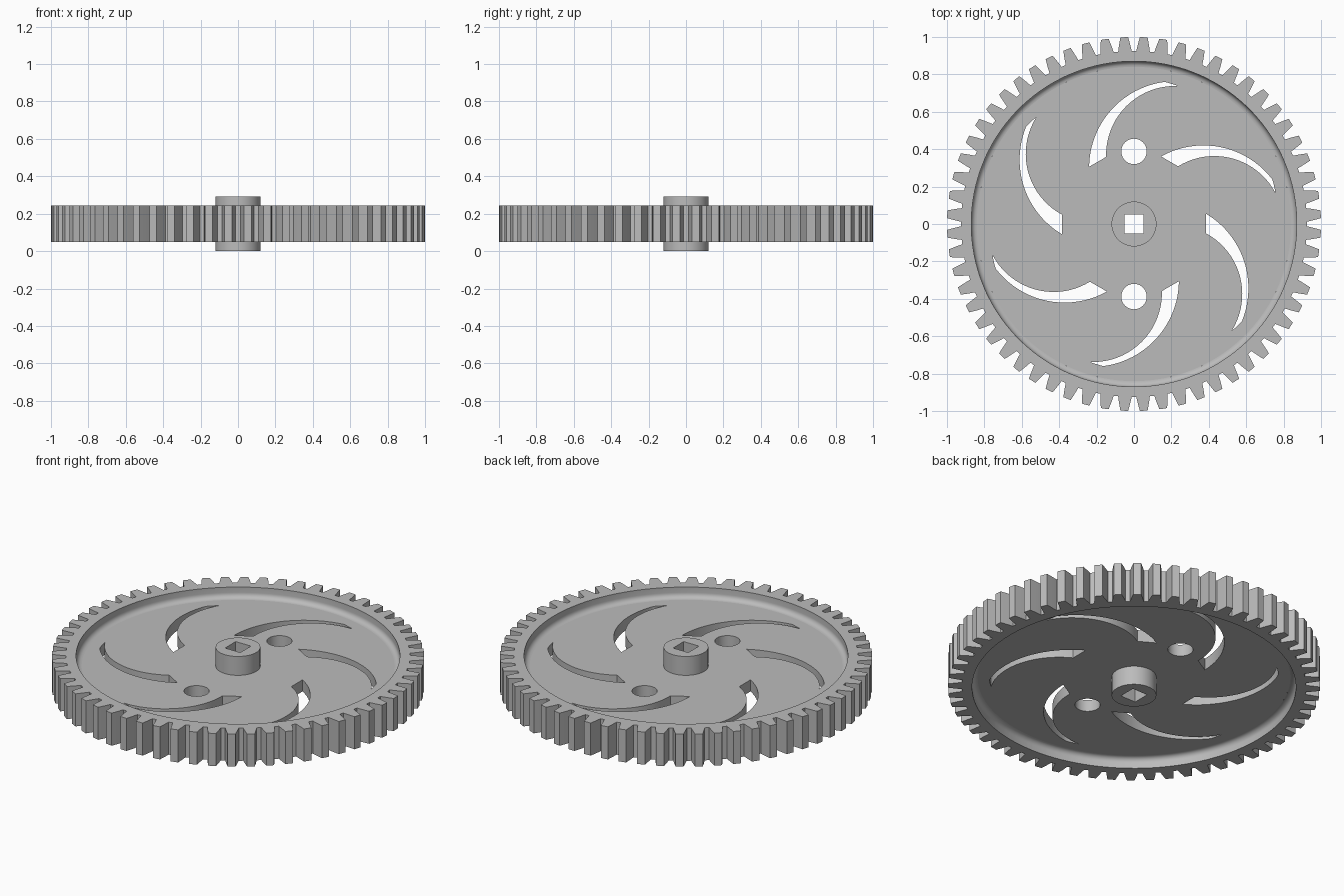
import bpy, bmesh, math
from mathutils import Vector, Matrix

if "Cube" in bpy.data.objects:
    bpy.data.objects.remove(bpy.data.objects["Cube"])

TEETH = 60
RIM_LOW, RIM_HIGH = 0.05, 0.243
WEB_LOW, WEB_HIGH = 0.112, 0.181
HUB_R, HUB_TOP = 0.12, 0.293
RIM_IN, FILLET = 0.87, 0.03

grey = bpy.data.materials.new("light grey")
grey.diffuse_color = (0.5, 0.5, 0.5, 1)
grey.use_nodes = True
grey.node_tree.nodes["Principled BSDF"].inputs["Base Color"].default_value = grey.diffuse_color


def ring(r, n, cx=0, cy=0):
    return [Vector((cx + r * math.cos(2 * math.pi * i / n),
                    cy + r * math.sin(2 * math.pi * i / n))) for i in range(n)]


def arc(center, a, b, n):
    """Clockwise arc from point a to point b."""
    c, a, b = Vector(center), Vector(a), Vector(b)
    va, vb = a - c, b - c
    t0, t1 = math.atan2(va.y, va.x), math.atan2(vb.y, vb.x)
    pts = []
    for i in range(n + 1):
        f = i / n
        t = t0 + (t1 - t0) * f
        r = va.length * (1 - f) + vb.length * f
        pts.append(c + Vector((r * math.cos(t), r * math.sin(t))))
    return pts


def finish(ob):
    ob.data.materials.clear()
    ob.data.materials.append(grey)
    bpy.ops.object.select_all(action='DESELECT')
    ob.select_set(True)
    bpy.context.view_layer.objects.active = ob
    bpy.ops.object.shade_smooth_by_angle(angle=math.radians(25))


def plate(name, outlines, low, high):
    """Extruded flat plate: first outline is the edge, the others are holes."""
    cu = bpy.data.curves.new(name, 'CURVE')
    cu.dimensions, cu.fill_mode = '2D', 'BOTH'
    cu.extrude = (high - low) / 2
    for pts in outlines:
        sp = cu.splines.new('POLY')
        sp.points.add(len(pts) - 1)
        for p, q in zip(sp.points, pts):
            p.co = (q.x, q.y, 0, 1)
        sp.use_cyclic_u = True
    ob = bpy.data.objects.new(name, cu)
    bpy.context.collection.objects.link(ob)
    bpy.ops.object.select_all(action='DESELECT')
    ob.select_set(True)
    bpy.context.view_layer.objects.active = ob
    bpy.ops.object.convert(target='MESH')
    ob = bpy.context.view_layer.objects.active
    bm = bmesh.new()
    bm.from_mesh(ob.data)
    bmesh.ops.remove_doubles(bm, verts=bm.verts, dist=1e-4)
    bmesh.ops.translate(bm, verts=bm.verts, vec=(0, 0, (low + high) / 2))
    bmesh.ops.recalc_face_normals(bm, faces=bm.faces)
    bm.to_mesh(ob.data)
    bm.free()
    finish(ob)


# Web: disc with curved slots and two round holes
slot = arc((0.148, -0.343), (0.385, 0.055), (0.576, -0.522), 20)
slot += arc((0, 0), (0.576, -0.522), (0.522, -0.572), 3)[1:-1]
slot += arc((0.209, -0.373), (0.522, -0.572), (0.385, -0.05), 20)
slots = [[Matrix.Rotation(math.radians(60 * k), 2) @ p for p in slot] for k in range(6)]
holes = [ring(0.068, 40, 0, s * 0.388) for s in (1, -1)]
plate("web", [ring(RIM_IN - FILLET, 360), ring(HUB_R, 64)] + slots + holes,
      WEB_LOW, WEB_HIGH)

# Hub: cylinder with a square bore
bore = [Vector((x * 0.05, y * 0.05)) for x, y in ((1, 1), (-1, 1), (-1, -1), (1, -1))]
plate("hub", [ring(HUB_R, 64), bore], 0, HUB_TOP)

# Toothed rim: six outline points per tooth, filleted into the web
tooth = [(-2.25, 0.925), (-1.85, 0.955), (-1.2, 1.0), (1.2, 1.0), (1.85, 0.955), (2.25, 0.925)]
outline = []
for k in range(TEETH):
    for da, r in tooth:
        a = math.radians((k + 0.5) * 360 / TEETH + da)
        outline.append((a, r))
half = [(RIM_IN, RIM_HIGH)]
for i in range(7):
    t = math.pi / 2 * i / 6
    half.append((RIM_IN - FILLET + FILLET * math.cos(t),
                 WEB_HIGH + FILLET - FILLET * math.sin(t)))
mid = RIM_LOW + RIM_HIGH
lower = [(r, mid - z) for r, z in half]
bm = bmesh.new()


def loop(z, r=None):
    return [bm.verts.new(((r or ro) * math.cos(a), (r or ro) * math.sin(a), z))
            for a, ro in outline]


top, bottom = loop(RIM_HIGH), loop(RIM_LOW)
upper_loops = [loop(z, r) for r, z in half]
lower_loops = [loop(z, r) for r, z in lower]
chain = upper_loops[::-1] + [top, bottom] + lower_loops
n = len(outline)
for a, b in zip(chain, chain[1:]):
    for i in range(n):
        j = (i + 1) % n
        bm.faces.new((a[i], b[i], b[j], a[j]))
bmesh.ops.recalc_face_normals(bm, faces=bm.faces)
if max(bm.faces, key=lambda f: f.calc_center_median().xy.length).normal.dot(Vector((0, 0, 0))) < 0:
    bmesh.ops.reverse_faces(bm, faces=bm.faces)
me = bpy.data.meshes.new("toothed_rim")
bm.to_mesh(me)
bm.free()
rim = bpy.data.objects.new("toothed_rim", me)
bpy.context.collection.objects.link(rim)
finish(rim)
